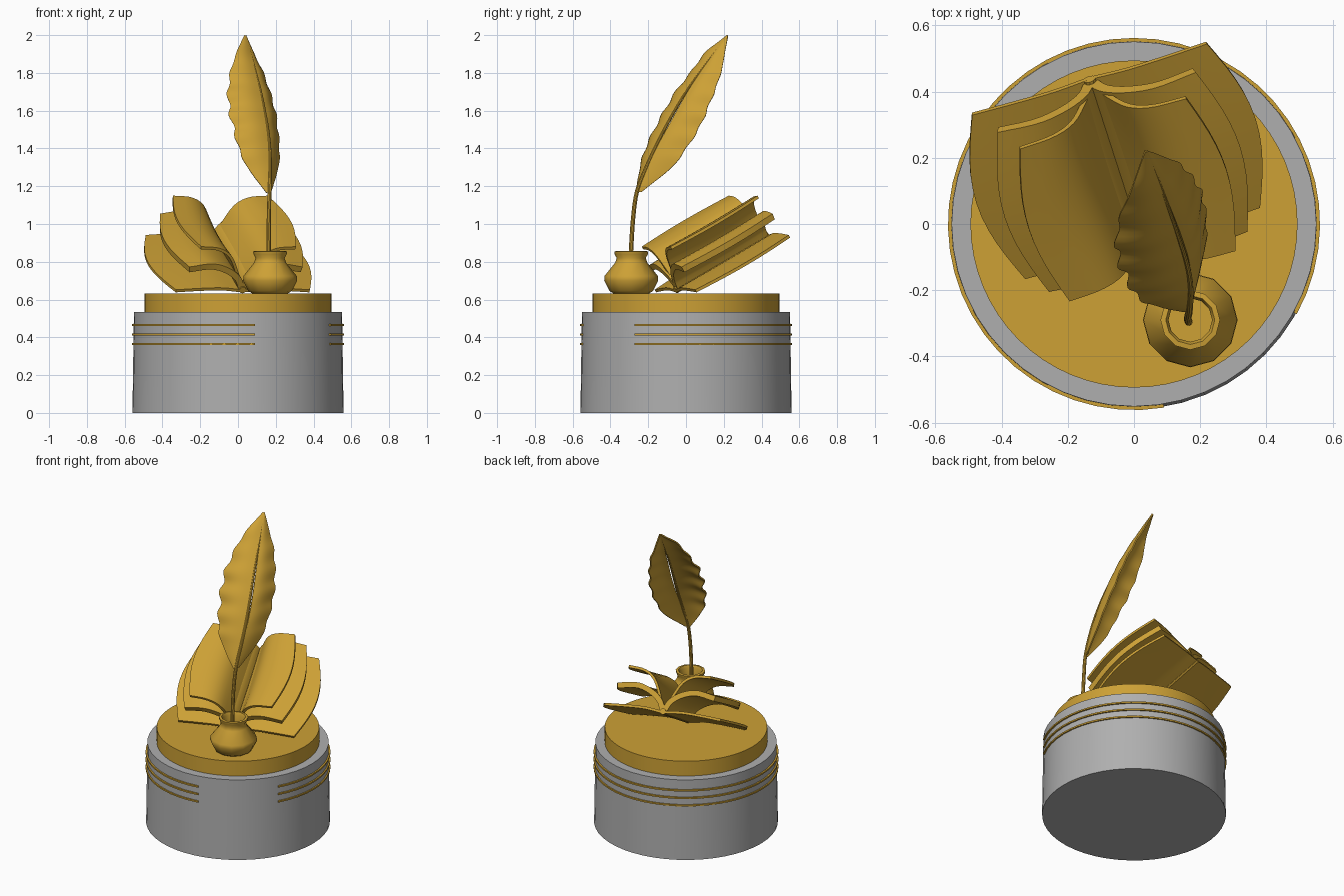
import bpy, bmesh, math
from mathutils import Vector

if "Cube" in bpy.data.objects:
    bpy.data.objects.remove(bpy.data.objects["Cube"])


def material(name, rgb):
    m = bpy.data.materials.new(name)
    m.diffuse_color = (*rgb, 1)
    m.use_nodes = True
    m.node_tree.nodes["Principled BSDF"].inputs["Base Color"].default_value = m.diffuse_color
    return m


GOLD = material("gold", (0.61, 0.355, 0.036))
GREY = material("stone grey", (0.43, 0.43, 0.43))


def finish(name, verts, faces, mat, thickness=0, angle=35):
    me = bpy.data.meshes.new(name)
    me.from_pydata([tuple(v) for v in verts], [], faces)
    bm = bmesh.new()
    bm.from_mesh(me)
    bmesh.ops.recalc_face_normals(bm, faces=bm.faces)
    bm.to_mesh(me)
    bm.free()
    me.materials.append(mat)
    ob = bpy.data.objects.new(name, me)
    bpy.context.collection.objects.link(ob)
    if thickness:
        s = ob.modifiers.new("thickness", 'SOLIDIFY')
        s.thickness = thickness
        s.offset = 0
        bpy.context.view_layer.objects.active = ob
        bpy.ops.object.select_all(action='DESELECT')
        ob.select_set(True)
        bpy.ops.object.modifier_apply(modifier="thickness")
    bpy.ops.object.select_all(action='DESELECT')
    ob.select_set(True)
    bpy.context.view_layer.objects.active = ob
    bpy.ops.object.shade_smooth_by_angle(angle=math.radians(angle))
    return ob


def lathe(name, profile, sides, mat, centre=(0, 0), angle=35):
    # closed solid of revolution, end rings capped
    verts, faces = [], []
    for r, z in profile:
        for i in range(sides):
            a = 2 * math.pi * i / sides
            verts.append((centre[0] + r * math.cos(a), centre[1] + r * math.sin(a), z))
    for k in range(len(profile) - 1):
        for i in range(sides):
            j = (i + 1) % sides
            faces.append((k * sides + i, k * sides + j, (k + 1) * sides + j, (k + 1) * sides + i))
    faces.append(tuple(range(sides))[::-1])
    faces.append(tuple(range(len(verts) - sides, len(verts))))
    return finish(name, verts, faces, mat, 0, angle)


def spline(pts, t):
    # Catmull-Rom through the points, t in 0..1
    p = [Vector(q) for q in pts]
    p = [2 * p[0] - p[1]] + p + [2 * p[-1] - p[-2]]
    f = t * (len(pts) - 1)
    i = min(int(f), len(pts) - 2)
    f -= i
    a, b, c, d = p[i:i + 4]
    return 0.5 * (2 * b + (c - a) * f + (2 * a - 5 * b + 4 * c - d) * f * f
                  + (3 * b - a - 3 * c + d) * f ** 3)


def sheet(name, fn, nu, nv, thickness, angle=40):
    verts = [fn(i / nu, j / nv) for i in range(nu + 1) for j in range(nv + 1)]
    m = nv + 1
    faces = [(i * m + j, i * m + j + 1, (i + 1) * m + j + 1, (i + 1) * m + j)
             for i in range(nu) for j in range(nv)]
    return finish(name, verts, faces, GOLD, thickness, angle)


# Pedestal and plinth
lathe("pedestal", [(0.559, 0), (0.551, 0.533)], 48, GREY)
lathe("plinth_disc", [(0.494, 0.525), (0.494, 0.632)], 64, GOLD)

# Decorative bands, open at the front right
A0, A1, N = math.radians(-29), math.radians(279.3), 44
for k, z in enumerate((0.465, 0.415, 0.365)):
    verts, faces = [], []
    for i in range(N + 1):
        a = A0 + (A1 - A0) * i / N
        for r, dz in ((0.545, -.005), (0.562, -.005), (0.562, .005), (0.545, .005)):
            verts.append((r * math.cos(a), r * math.sin(a), z + dz))
    for i in range(N):
        for j in range(4):
            q = (j + 1) % 4
            faces.append((i * 4 + j, i * 4 + q, i * 4 + 4 + q, i * 4 + 4 + j))
    faces += [(0, 1, 2, 3), (N * 4 + 3, N * 4 + 2, N * 4 + 1, N * 4)]
    finish(f"band_{k + 1}", verts, faces, GOLD)

# Inkwell with hollow mouth
lathe("inkwell", [(0.09, 0.63), (0.115, 0.645), (0.143, 0.70), (0.141, 0.725), (0.085, 0.795),
                  (0.077, 0.82), (0.088, 0.84), (0.09, 0.855), (0.074, 0.857), (0.066, 0.84),
                  (0.066, 0.77)], 12, GOLD, (0.17, -0.29), 50)

# Open book: local frame with across, along-spine and outward directions
TOP = Vector((-0.135, 0.44, 0.935))
ALONG = Vector((-0.16, 0.495, 0.29))
ACROSS = Vector((0.957, 0.29, 0))
OUT = ACROSS.cross(ALONG).normalized()

# name: profile (across, out), length share, thickness
layers = {
    "cover": ([(0.005, 0.0), (0.12, 0.012), (0.25, 0.008), (0.37, 0.0)], 1.0, 0.016),
    "page_block": ([(0.005, 0.01), (0.035, 0.07), (0.10, 0.118), (0.19, 0.143), (0.31, 0.125)], 0.97, 0.034),
    "raised_page": ([(0.005, 0.012), (0.04, 0.10), (0.09, 0.195), (0.16, 0.24), (0.262, 0.25)], 0.93, 0.016),
}
for part, (prof, share, thick) in layers.items():
    for side, sx in (("left", -1), ("right", 1)):
        def point(u, v):
            p = spline(prof, u)
            w = p[0] * (1 + 0.19 * math.sin(math.pi * v))   # bulging fore edge
            t = 0.5 + (v - 0.5) * share
            return TOP - ALONG * t + ACROSS * (sx * w) + OUT * p[1]
        sheet(f"book_{part}_{side}", point, 14, 12, thick)


def tube(name, pts, radii, sides=10):
    # swept round tube along the points
    P = [Vector(p) for p in pts]
    verts, faces = [], []
    for i, p in enumerate(P):
        d = (P[min(i + 1, len(P) - 1)] - P[max(i - 1, 0)]).normalized()
        e = d.cross(Vector((1, 0, 0))).normalized()
        f = d.cross(e)
        for k in range(sides):
            a = 2 * math.pi * k / sides
            verts.append(p + radii[i] * (e * math.cos(a) + f * math.sin(a)))
    for i in range(len(P) - 1):
        for k in range(sides):
            q = (k + 1) % sides
            faces.append((i * sides + k, i * sides + q, (i + 1) * sides + q, (i + 1) * sides + k))
    faces += [tuple(range(sides)), tuple(range(len(verts) - sides, len(verts)))]
    return finish(name, verts, faces, GOLD)


tube("book_spine", [TOP + OUT * 0.005, TOP - ALONG + OUT * 0.005], [0.019, 0.019])

# Quill shaft
shaft = [(.167, -.26, 1.17), (.17, -.21, 1.3), (.167, -.165, 1.4), (.157, -.115, 1.5), (.14, -.06, 1.6),
         (.12, 0, 1.7), (.095, .07, 1.8), (.068, .145, 1.9), (.037, .22, 1.995)]
stem = [(.165, -.295, .775), (.163, -.29, .88), (.163, -.28, 1.03)] + shaft
path = [spline(stem, i / 40) for i in range(41)]
tube("quill_shaft", path, [0.012 - 0.008 * (i / 40) ** 1.5 for i in range(41)])

# Feather vanes: outer edges follow these points, edges rippled
left = [(.15, -.262, 1.165), (.05, -.24, 1.3), (.005, -.21, 1.4), (-.022, -.16, 1.5), (-.045, -.105, 1.6),
        (-.052, -.045, 1.7), (-.04, .03, 1.8), (-.01, .1, 1.9), (.033, .22, 1.998)]
right = [(.172, -.235, 1.17), (.21, -.075, 1.3), (.215, .0, 1.4), (.207, .065, 1.5), (.193, .11, 1.6),
         (.165, .15, 1.7), (.13, .185, 1.8), (.082, .205, 1.9), (.04, .222, 1.998)]
for side, outer, gap in (("left", left, 0.0), ("right", right, 0.085)):
    def point(u, v):
        fade = math.sin(math.pi * u)
        a, b = spline(shaft, u), spline(outer, u)
        g = gap * fade
        s = g + (1 - g) * v
        s *= 1 + 0.06 * v * fade * math.sin(u * 44)          # scalloped edge
        bow = Vector((0.3, -0.8, 0.5)) * (0.022 * math.sin(math.pi * v) * fade)
        ripple = Vector((0.2, -0.6, 0.4)) * (0.007 * v * fade * math.sin(u * 44))
        return a.lerp(b, s) + bow + ripple
    sheet(f"quill_vane_{side}", point, 56, 8, 0.009, 50)
